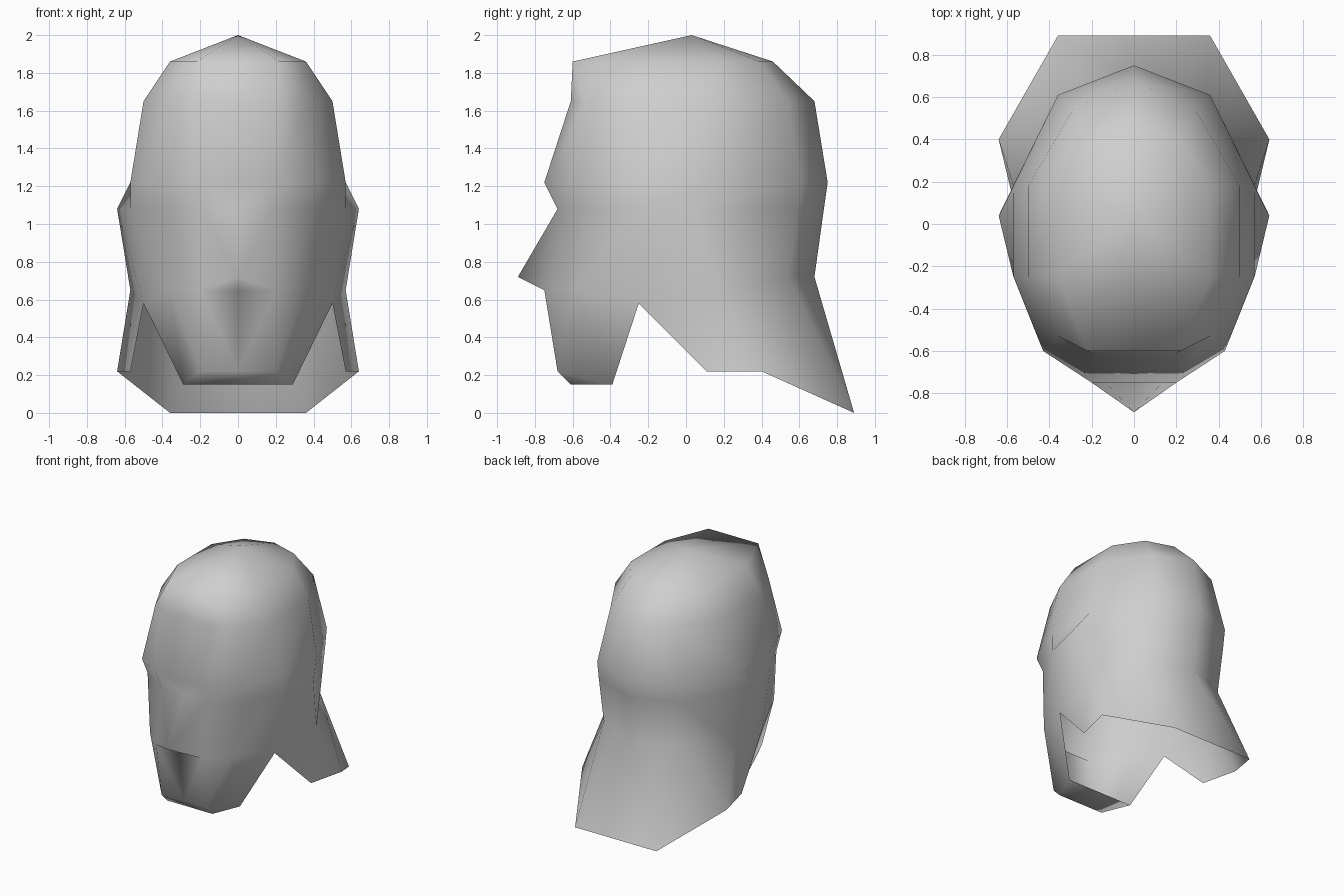
import bpy
import bmesh

cube = bpy.data.objects.get("Cube")
if cube:
    bpy.data.objects.remove(cube, do_unlink=True)


def make_material(name, colour):
    mat = bpy.data.materials.new(name)
    mat.use_nodes = True
    mat.diffuse_color = colour
    mat.node_tree.nodes["Principled BSDF"].inputs["Base Color"].default_value = colour
    return mat


bm = bmesh.new()


def add_ring(height, outline):
    """Half ring from the back centre round the left side to the front centre."""
    points = outline + [(0, outline[-1][1])]
    return [bm.verts.new((x, y, height)) for x, y in points]


def bridge(upper, lower):
    """Join two rows of vertices with quads."""
    for i in range(len(upper) - 1):
        bm.faces.new((upper[i], upper[i + 1], lower[i + 1], lower[i]))


def fan(tip, row):
    """Join a row of vertices to a single point."""
    for first, second in zip(row, row[1:]):
        bm.faces.new((tip, first, second))


# Skull rings: back centre, back corner, rear side, front side, temple, forehead
crown = add_ring(1.86, [(0, .46), (.22, .39), (.36, .18), (.36, -.25), (.22, -.6)])
upper_skull = add_ring(1.65, [(0, .68), (.29, .54), (.5, .18), (.5, -.25), (.36, -.53), (.2, -.61)])
brow = add_ring(1.22, [(0, .75), (.36, .61), (.57, .18), (.57, -.25), (.43, -.6), (.2, -.75)])
eye_line = add_ring(1.08, [(0, .73), (.36, .59), (.64, .04), (.57, -.25), (.43, -.53), (.2, -.68)])
mouth_line = add_ring(.65, [(0, .68), (.35, .54), (.57, .18), (.5, -.25), (.36, -.6), (.2, -.75)])
for vert in mouth_line[:2]:
    vert.co.z = .72
mouth_line[3].co.z = .58

# Crown cap, with the temple running into the forehead corner
apex = bm.verts.new((0, .03, 2))
fan(apex, crown)
bridge(crown[:4], upper_skull[:4])
fan(crown[4], upper_skull[4:6])
bm.faces.new((crown[3], crown[4], upper_skull[4], upper_skull[3]))
bm.faces.new((crown[4], crown[5], upper_skull[6], upper_skull[5]))

# Skull sides and face
bridge(upper_skull, brow)
bridge(brow, eye_line)
bridge(eye_line[:6], mouth_line[:6])

# Nose, a wedge over the middle of the face
nose_tip = bm.verts.new((0, -.89, .72))
fan(nose_tip, [eye_line[6], eye_line[5], mouth_line[5], mouth_line[6]])

# Flared neck skirt
hem = [bm.verts.new(p) for p in
       [(0, .89, 0), (.36, .89, 0), (.64, .4, .22), (.57, .11, .22)]]
bridge(mouth_line[:3], hem[:3])
fan(mouth_line[2], [hem[2], hem[3], mouth_line[3]])

# Jaw and chin
chin_front = add_ring(.22, [(.2, -.68)])
chin_base = add_ring(.15, [(.2, -.61)])
chin_rear = add_ring(.15, [(.29, -.39)])
bridge(mouth_line[5:], chin_front)
bridge(chin_front, chin_base)
bridge(chin_base, chin_rear)
fan(chin_front[0], [mouth_line[5], mouth_line[4], chin_rear[0], chin_base[0]])
bm.faces.new((mouth_line[3], mouth_line[4], chin_rear[0]))

bmesh.ops.recalc_face_normals(bm, faces=bm.faces)
mesh = bpy.data.meshes.new("head_shell")
bm.to_mesh(mesh)
bm.free()

# Mirrored, smooth shaded shell
head = bpy.data.objects.new("head_shell", mesh)
bpy.context.collection.objects.link(head)
mesh.materials.append(make_material("pale grey", (.62, .62, .62, 1)))
mesh.shade_smooth()
mirror = head.modifiers.new("Mirror", "MIRROR")
mirror.use_axis[0] = True
mirror.use_clip = True
mirror.merge_threshold = .001
